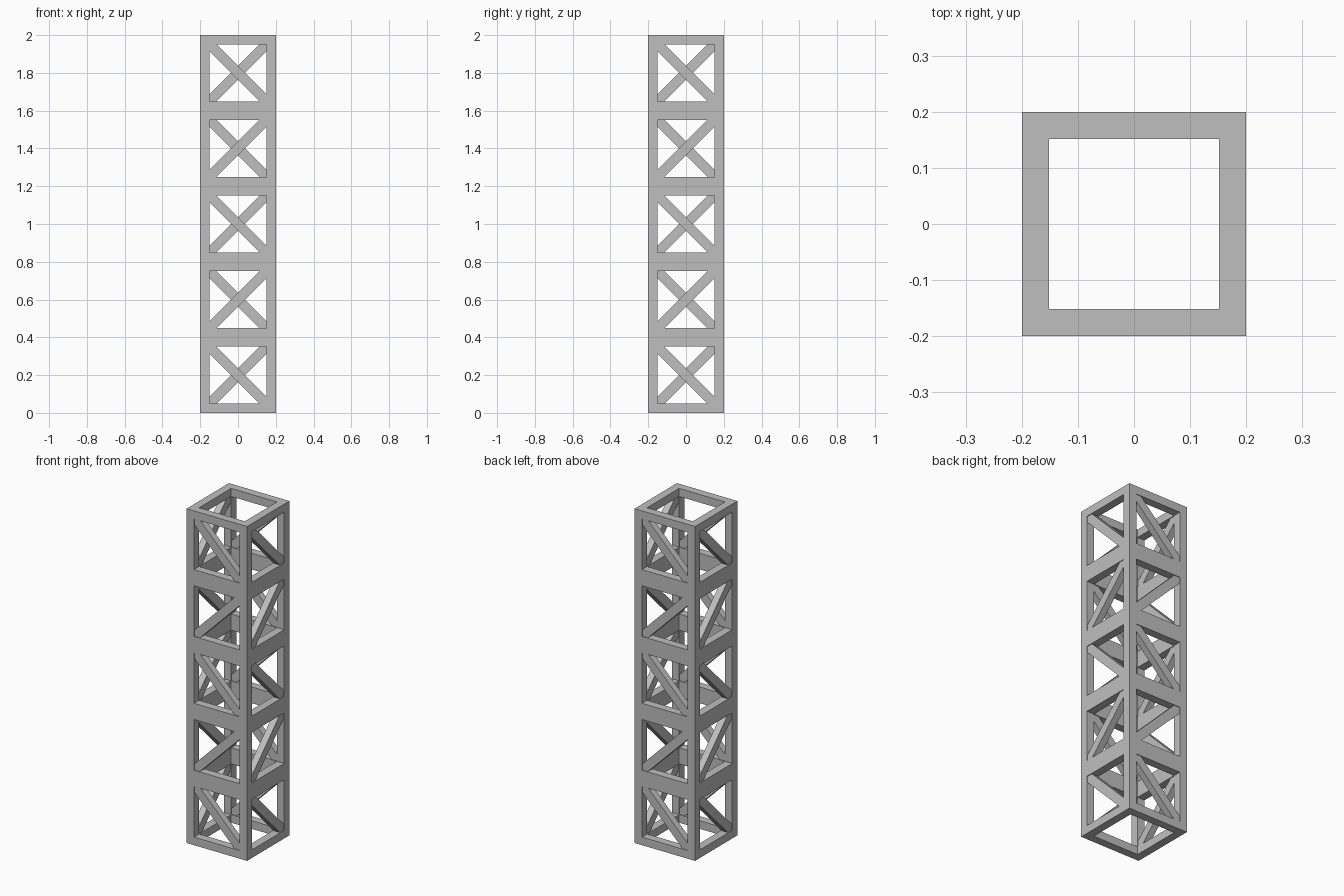
import bpy, bmesh, math
from mathutils import Matrix, Vector

if "Cube" in bpy.data.objects:
    bpy.data.objects.remove(bpy.data.objects["Cube"])

CELL, N, T = 0.4, 5, 0.0485      # bay size, bay count, bar thickness
H = CELL / 2

grey = bpy.data.materials.new("steel_grey")
grey.diffuse_color = (0.52, 0.52, 0.52, 1)
grey.use_nodes = True
grey.node_tree.nodes["Principled BSDF"].inputs["Base Color"].default_value = grey.diffuse_color


def add_object(name, bm):
    mesh = bpy.data.meshes.new(name)
    bm.to_mesh(mesh)
    bm.free()
    mesh.materials.append(grey)
    obj = bpy.data.objects.new(name, mesh)
    bpy.context.collection.objects.link(obj)
    return obj


# Frame: a grid of blocks, solid wherever two axes lie on a bar;
# only the outer block faces are made, so posts and rails join cleanly
side = [-H, -H + T, H - T, H]
levels = [0]
for i in range(N):
    levels += [i * CELL + T, (i + 1) * CELL - T]
levels.append(N * CELL)
axes = (side, side, levels)


def solid(c):
    if any(i < 0 or i >= len(a) - 1 for i, a in zip(c, axes)):
        return False
    return sum(i % 2 == 0 for i in c) >= 2


bm = bmesh.new()
for x in range(3):
    for y in range(3):
        for z in range(len(levels) - 1):
            cell = (x, y, z)
            if not solid(cell):
                continue
            for ax in range(3):
                for step in (0, 1):
                    near = list(cell)
                    near[ax] += 2 * step - 1
                    if solid(near):
                        continue
                    u, v = (ax + 1) % 3, (ax + 2) % 3
                    ring = []
                    for du, dv in ((0, 0), (1, 0), (1, 1), (0, 1)):
                        p = Vector()
                        p[ax] = axes[ax][cell[ax] + step]
                        p[u] = axes[u][cell[u] + du]
                        p[v] = axes[v][cell[v] + dv]
                        ring.append(bm.verts.new(p))
                    bm.faces.new(ring if step else ring[::-1])
bmesh.ops.remove_doubles(bm, verts=bm.verts, dist=1e-5)
add_object("frame", bm)

# Diagonal braces: one per bay on each side, direction alternating upwards
for k, face in enumerate(("front", "right", "back", "left")):
    for i in range(N):
        tilt = math.radians(45 if i % 2 == 0 else -45)
        bm = bmesh.new()
        bmesh.ops.create_cube(bm, size=1, matrix=(
            Matrix.Rotation(k * math.pi / 2, 4, 'Z')
            @ Matrix.Translation((0, -H + T / 2, (i + 0.5) * CELL))
            @ Matrix.Rotation(tilt, 4, 'Y')
            @ Matrix.Diagonal((0.48, 0.04, 0.052, 1))))
        add_object(f"{face}_brace_{i + 1}", bm)
